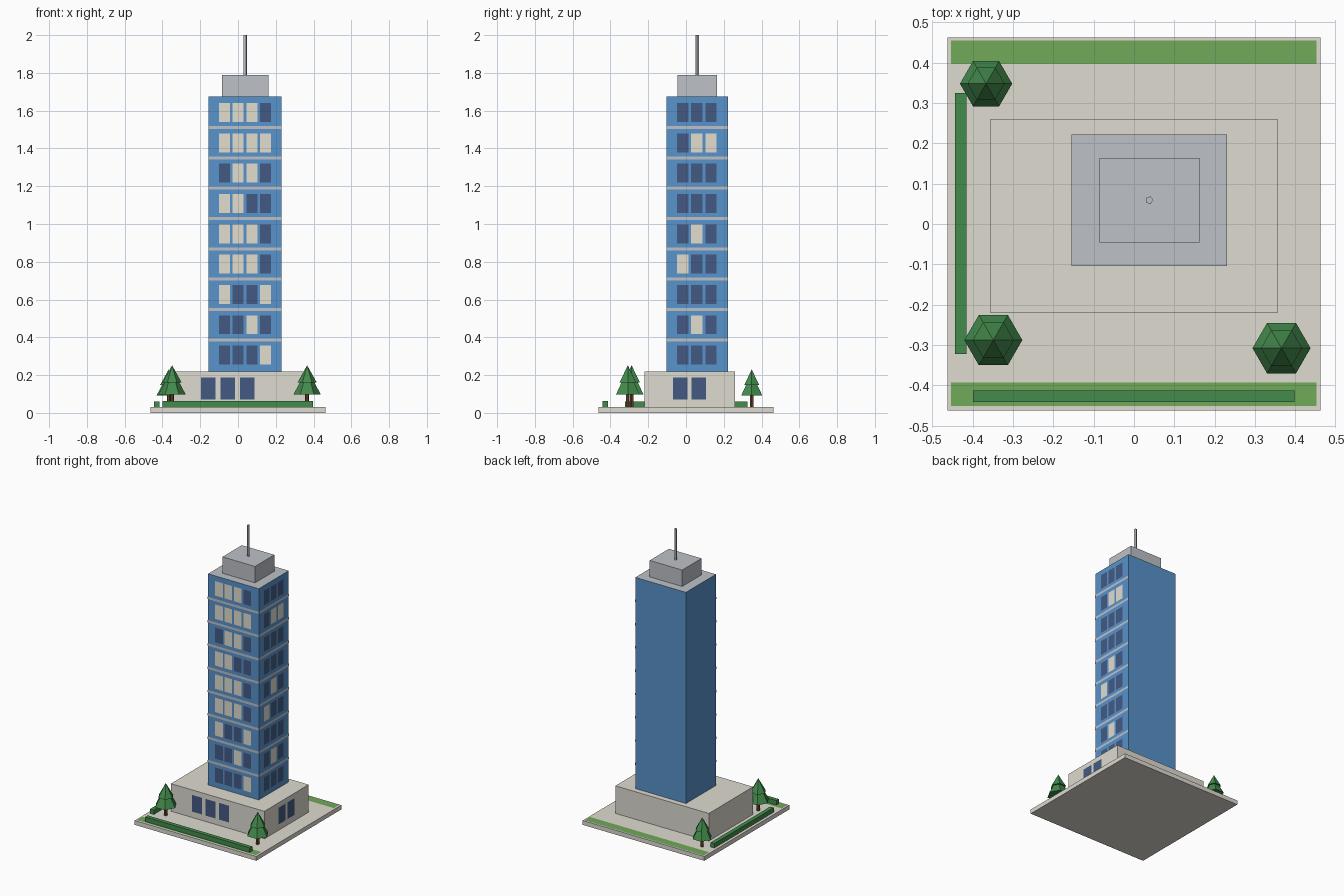
import bpy, bmesh, math
from mathutils import Matrix

if "Cube" in bpy.data.objects:
    bpy.data.objects.remove(bpy.data.objects["Cube"], do_unlink=True)


def material(name, rgb):
    lin = [((c / 255 + 0.055) / 1.055) ** 2.4 for c in rgb] + [1]
    m = bpy.data.materials.new(name)
    m.use_nodes = True
    m.diffuse_color = lin
    node = next(n for n in m.node_tree.nodes if n.type == 'BSDF_PRINCIPLED')
    node.inputs["Base Color"].default_value = lin
    node.inputs["Roughness"].default_value = 0.9
    return m


concrete = material("concrete", (223, 219, 209))
blue = material("blue facade", (88, 147, 203))
dark = material("dark window", (67, 90, 132))
lit = material("lit window", (226, 221, 206))
grey = material("roof grey", (189, 193, 199))
grass = material("grass", (112, 170, 90))
leaf = material("leaf green", (67, 139, 76))
bark = material("bark", (108, 70, 42))


def finish(name, bm, *mats):
    mesh = bpy.data.meshes.new(name)
    bm.to_mesh(mesh)
    bm.free()
    for m in mats:
        mesh.materials.append(m)
    obj = bpy.data.objects.new(name, mesh)
    bpy.context.collection.objects.link(obj)
    return obj


def box(name, x, y, z, *mats):
    """Box spanning the (low, high) pairs x, y and z."""
    bm = bmesh.new()
    spans = (x, y, z)
    bmesh.ops.create_cube(bm, size=1, matrix=(
        Matrix.Translation([sum(s) / 2 for s in spans])
        @ Matrix.Diagonal([s[1] - s[0] for s in spans] + [1])))
    return finish(name, bm, *mats)


def add_panel(bm, axis, level, u, v, index=0):
    """Flat panel facing front ('y'), right side ('x') or up ('z')."""
    corners = [(u[0], v[0]), (u[1], v[0]), (u[1], v[1]), (u[0], v[1])]
    place = {'x': lambda a, b: (level, a, b),
             'y': lambda a, b: (a, level, b),
             'z': lambda a, b: (a, b, level)}[axis]
    face = bm.faces.new([bm.verts.new(place(a, b)) for a, b in corners])
    face.material_index = index


def add_cone(bm, x, y, z0, z1, r0, r1, sides, index=0):
    verts = bmesh.ops.create_cone(
        bm, cap_ends=True, segments=sides, radius1=r0, radius2=r1, depth=z1 - z0,
        matrix=Matrix.Translation((x, y, (z0 + z1) / 2)))["verts"]
    # Corners point along x
    far = max(verts, key=lambda v: v.co.x)
    turn = -math.atan2(far.co.y - y, far.co.x - x)
    bmesh.ops.rotate(bm, verts=verts, cent=(x, y, 0), matrix=Matrix.Rotation(turn, 3, 'Z'))
    for f in {f for v in verts for f in v.link_faces}:
        f.material_index = index


# Ground slab, lawns and hedges
G = 0.03
box("ground_slab", (-0.463, 0.463), (-0.463, 0.463), (0, G), concrete)
for name, span in (("front_lawn", (-0.451, -0.393)), ("back_lawn", (0.397, 0.455))):
    bm = bmesh.new()
    add_panel(bm, 'z', G + 0.0015, (-0.454, 0.453), span)
    finish(name, bm, grass)
box("front_hedge", (-0.399, 0.398), (-0.441, -0.413), (G, 0.063), leaf)
box("side_hedge", (-0.444, -0.416), (-0.322, 0.325), (G, 0.061), leaf)

# Podium, tower with grey roof, plant room and mast
PX, PY = (-0.356, 0.356), (-0.221, 0.26)
TX, TY = (-0.155, 0.231), (-0.104, 0.222)
BASE, ROOF = 0.22, 1.675
box("podium", PX, PY, (G, BASE), concrete)
tower = box("tower", TX, TY, (BASE, ROOF), blue, grey)
for p in tower.data.polygons:
    p.material_index = int(p.normal.z > 0.5)
box("plant_room", (-0.086, 0.162), (-0.046, 0.164), (ROOF, 1.788), grey)
bm = bmesh.new()
add_cone(bm, 0.038, 0.059, 1.788, 2.0, 0.01, 0.01, 5)
finish("mast", bm, grey)

# Windows on the front and right walls, listed from the top floor; 1 is lit
FRONT = "1110 1111 0110 1100 1110 1110 1001 0010 0001".split()
SIDE = "000 011 000 000 010 100 000 010 000".split()
PITCH = 0.1605


def windows(name, rows, axis, level, centre, top, step, width, height):
    bm = bmesh.new()
    for r, row in enumerate(rows):
        z = top - r * PITCH
        for c, state in enumerate(row):
            u = centre + (c - (len(row) - 1) / 2) * step
            add_panel(bm, axis, level, (u - width / 2, u + width / 2),
                      (z - height / 2, z + height / 2), int(state))
    finish(name, bm, dark, lit)


GAP = 0.0015
windows("tower_front_windows", FRONT, 'y', TY[0] - GAP, 0.037, 1.59, 0.072, 0.058, 0.1)
windows("tower_side_windows", SIDE, 'x', TX[1] + GAP, 0.057, 1.59, 0.075, 0.06, 0.1)
windows("podium_front_windows", ["000"], 'y', PY[0] - GAP, -0.054, 0.129, 0.103, 0.078, 0.115)
windows("podium_side_windows", ["00"], 'x', PX[1] + GAP, 0.018, 0.129, 0.098, 0.078, 0.115)

# Floor bands on the same two walls
bm = bmesh.new()
for i in range(8):
    z = 0.387 + i * PITCH
    add_panel(bm, 'y', TY[0] - 0.004, TX, (z - 0.008, z + 0.008))
    add_panel(bm, 'x', TX[1] + 0.004, TY, (z - 0.008, z + 0.008))
finish("floor_bands", bm, grey)


# Trees: trunk and two stacked six-sided cones
def tree(name, x, y, s):
    bm = bmesh.new()
    add_cone(bm, x, y, G, G + 0.08 * s, 0.011 * s, 0.011 * s, 6, 1)
    add_cone(bm, x, y, G + 0.068 * s, G + 0.18 * s, 0.072 * s, 0.012 * s, 6)
    add_cone(bm, x, y, G + 0.13 * s, G + 0.222 * s, 0.051 * s, 0, 6)
    finish(name, bm, leaf, bark)


tree("front_right_tree", -0.349, -0.288, 1)
tree("front_left_tree", 0.366, -0.308, 1)
tree("back_right_tree", -0.367, 0.348, 0.9)
